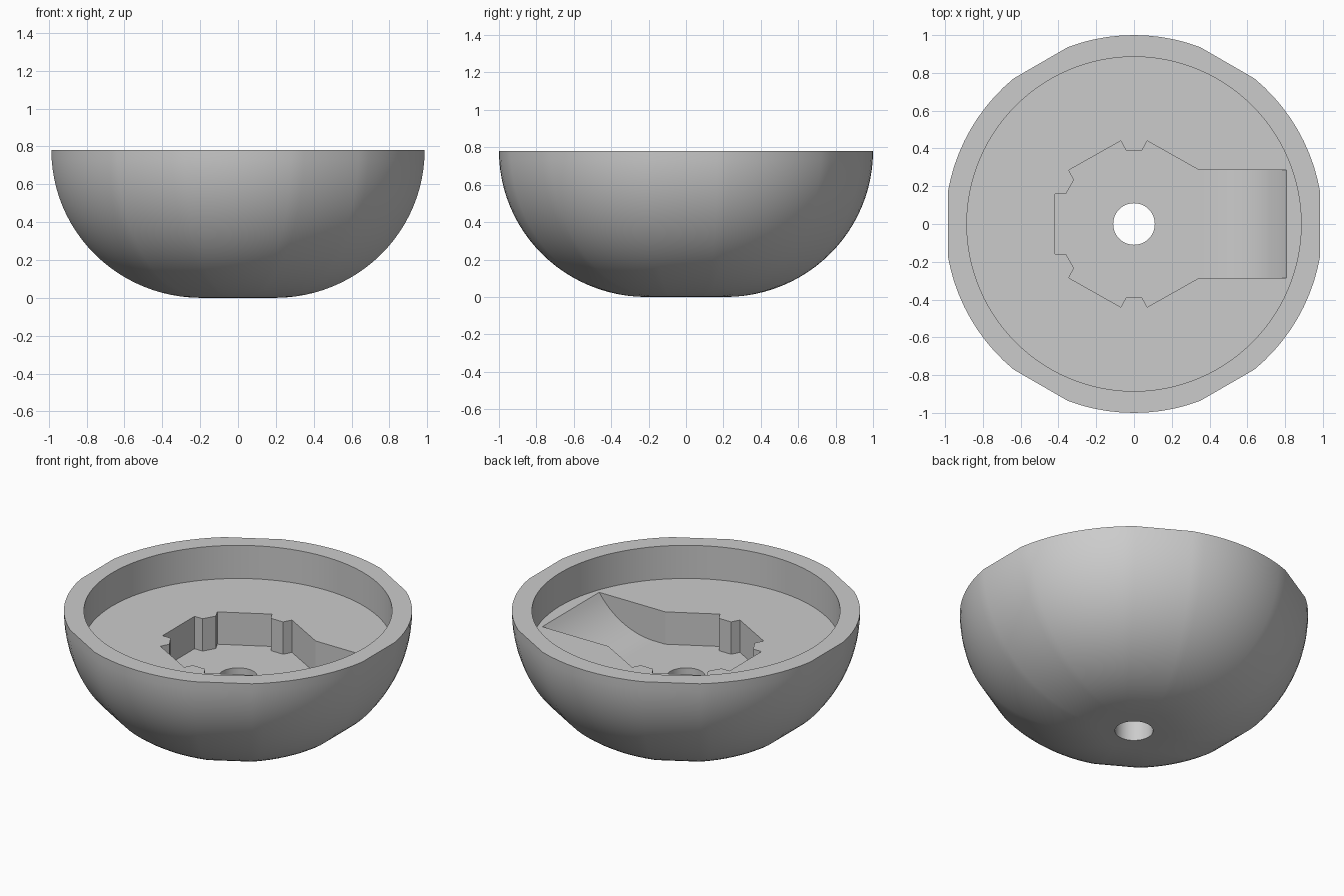
import bpy
import bmesh
from math import acos, asin, cos, sin, pi, radians, sqrt

cube = bpy.data.objects.get("Cube")
if cube:
    bpy.data.objects.remove(cube, do_unlink=True)

HEIGHT = 0.78        # rim height
RECESS_Z = 0.57      # floor of the round recess
POCKET_Z = 0.365     # floor of the keyed pocket
FLAT = 0.986         # distance of the six flats from the axis
BASE_R = 0.21        # radius of the flat underside

grey = bpy.data.materials.new("plain grey")
grey.use_nodes = True
grey.diffuse_color = (0.6, 0.6, 0.6, 1)
grey.node_tree.nodes["Principled BSDF"].inputs["Base Color"].default_value = (0.6, 0.6, 0.6, 1)


def make_object(name, bm):
    bmesh.ops.recalc_face_normals(bm, faces=bm.faces[:])
    mesh = bpy.data.meshes.new(name)
    bm.to_mesh(mesh)
    bm.free()
    mesh.materials.append(grey)
    obj = bpy.data.objects.new(name, mesh)
    bpy.context.collection.objects.link(obj)
    return obj


def loft(name, rings):
    """Closed solid through rings of equal point count."""
    bm = bmesh.new()
    loops = [[bm.verts.new(p) for p in ring] for ring in rings]
    for a, b in zip(loops, loops[1:]):
        for i in range(len(a)):
            j = (i + 1) % len(a)
            bm.faces.new((a[i], a[j], b[j], b[i]))
    bm.faces.new(loops[0])
    bm.faces.new(loops[-1])
    return make_object(name, bm)


def prism(name, outline, low, high):
    return loft(name, [[(x, y, z) for x, y in outline] for z in (low, high)])


def circle(radius, count=96):
    return [(radius * cos(2 * pi * i / count), radius * sin(2 * pi * i / count))
            for i in range(count)]


def bowl_ring(inset, z, steps=10):
    """Circle with six flats, offset inward by inset."""
    radius = 1 - inset
    half = acos((FLAT - inset) / radius)
    ring = []
    for k in range(6):
        start, span = k * pi / 3 + half, pi / 3 - 2 * half
        for i in range(steps + 1):
            a = start + span * i / steps
            ring.append((radius * cos(a), radius * sin(a), z))
    return ring


# Rounded outer body
rings = []
for i in range(25):
    t = pi / 2 * i / 24
    rings.append(bowl_ring((1 - BASE_R) * (1 - sin(t)), HEIGHT * (1 - cos(t))))
bowl = loft("bowl", rings)

# Round recess and central drain hole
recess = prism("recess_cutter", circle(0.885), RECESS_Z, 1)
hole = prism("hole_cutter", circle(0.11, 48), -0.2, 0.7)

# Hexagonal pocket with notched corners
half = [(0.345, 0.285), (0.07, 0.44), (0.043, 0.39), (-0.043, 0.39), (-0.07, 0.44),
        (-0.345, 0.285), (-0.318, 0.233), (-0.36, 0.16), (-0.417, 0.16)]
outline = half + [(x, -y) for x, y in reversed(half)]
pocket = prism("pocket_cutter", outline, POCKET_Z, 0.7)

# Channel whose floor curves up to the recess floor
start, end = 0.42, 0.808
rise = RECESS_Z - POCKET_Z
bend = ((end - start) ** 2 + rise ** 2) / (2 * rise)
sweep = asin((end - start) / bend)
side = [(0.2, 0.7), (0.2, POCKET_Z)]
for i in range(17):
    a = sweep * i / 16
    side.append((start + bend * sin(a), POCKET_Z + bend * (1 - cos(a))))
side.append((end, 0.7))
channel = loft("channel_cutter", [[(x, y, z) for x, z in side] for y in (-0.285, 0.285)])

# Cut everything out of the bowl
bpy.context.view_layer.objects.active = bowl
for cutter in (recess, pocket, channel, hole):
    cutter.hide_render = True
    mod = bowl.modifiers.new("cut", 'BOOLEAN')
    mod.operation = 'DIFFERENCE'
    mod.solver = 'EXACT'
    mod.object = cutter
    bpy.ops.object.modifier_apply(modifier=mod.name)
    bpy.data.objects.remove(cutter, do_unlink=True)

bpy.ops.object.select_all(action='DESELECT')
bowl.select_set(True)
bpy.ops.object.shade_smooth_by_angle(angle=radians(25))
